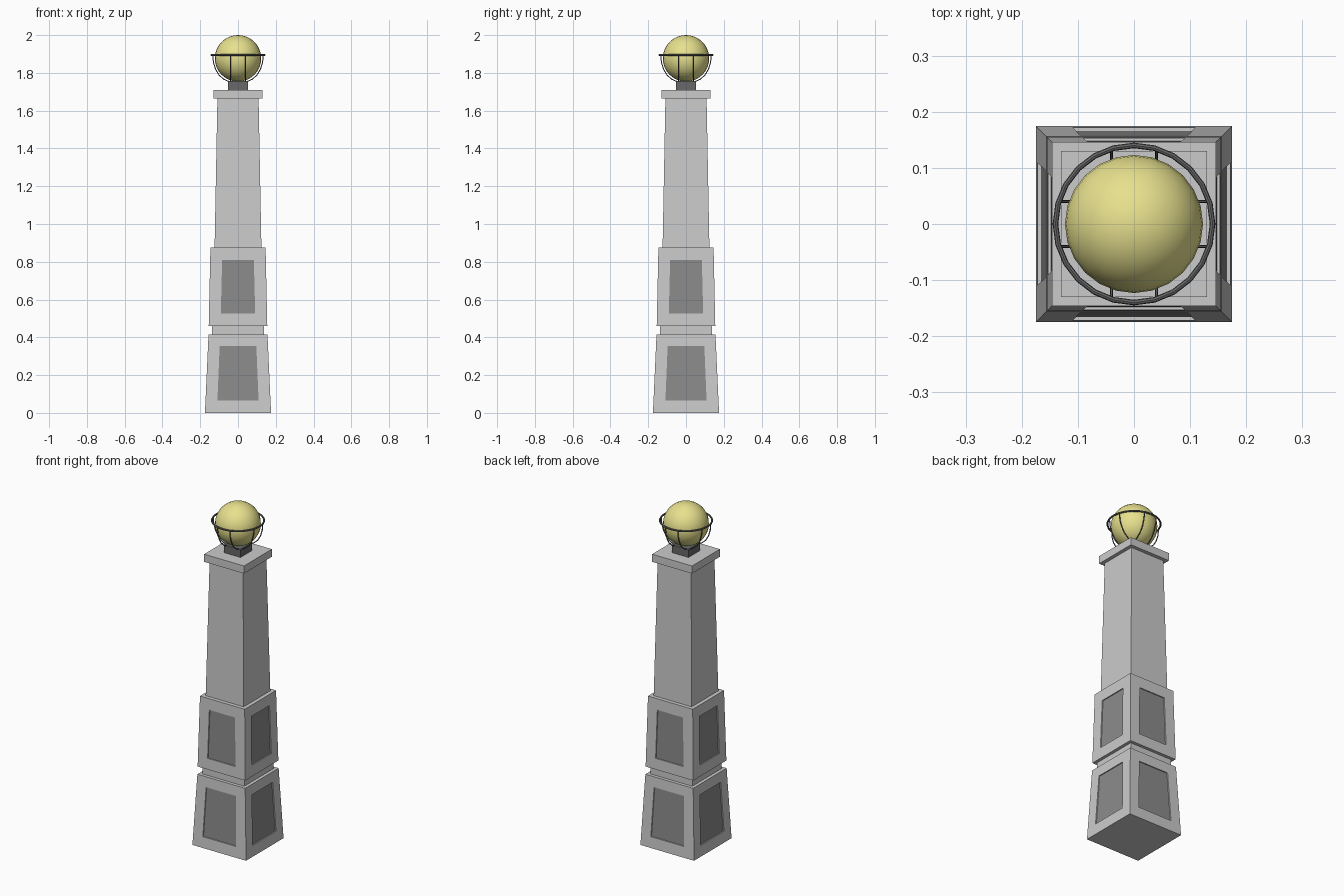
import bpy, bmesh, math
from mathutils import Matrix, Vector

if "Cube" in bpy.data.objects:
    bpy.data.objects.remove(bpy.data.objects["Cube"])


def material(name, color):
    m = bpy.data.materials.new(name)
    m.diffuse_color = (*color, 1)
    m.use_nodes = True
    m.node_tree.nodes["Principled BSDF"].inputs["Base Color"].default_value = m.diffuse_color
    return m


PANEL = material("dark_panel", (0.26, 0.26, 0.26))
IRON = material("iron", (0.14, 0.14, 0.14))
GLASS = material("yellow_glass", (0.80, 0.75, 0.27))


def finish(name, bm, mats=()):
    bmesh.ops.remove_doubles(bm, verts=bm.verts, dist=1e-5)
    bmesh.ops.recalc_face_normals(bm, faces=bm.faces)
    me = bpy.data.meshes.new(name)
    bm.to_mesh(me)
    bm.free()
    for m in mats:
        me.materials.append(m)
    ob = bpy.data.objects.new(name, me)
    bpy.context.collection.objects.link(ob)
    return ob


def block(name, z0, z1, w0, w1, panel=None, mats=()):
    """Square tapered block; panel = (z0, z1, half width bottom, top) recessed on each side."""
    bm = bmesh.new()

    def quad(za, zb, a, b, depth=0):
        def y(z):
            return -(w0 + (w1 - w0) * (z - z0) / (z1 - z0)) + depth
        return [(-a, y(za), za), (a, y(za), za), (b, y(zb), zb), (-b, y(zb), zb)]

    for k in range(4):
        rot = Matrix.Rotation(k * math.pi / 2, 3, 'Z')
        loops = [quad(z0, z1, w0, w1)]
        if panel:
            loops += [quad(*panel), quad(*panel, depth=0.006)]
        loops = [[bm.verts.new(rot @ Vector(p)) for p in q] for q in loops]
        for o, i in zip(loops, loops[1:]):
            for n in range(4):
                m = (n + 1) % 4
                bm.faces.new((o[n], o[m], i[m], i[n]))
        f = bm.faces.new(loops[-1])
        f.material_index = 1 if panel else 0
    # top and bottom caps
    for z, w in ((z0, w0), (z1, w1)):
        bm.faces.new([bm.verts.new((x * w, y * w, z))
                      for x, y in ((-1, -1), (1, -1), (1, 1), (-1, 1))])
    return finish(name, bm, mats)


# Stone post
STONE = material("stone", (0.8, 0.8, 0.8))
block("base_block", 0, 0.415, 0.175, 0.156, (0.065, 0.355, 0.109, 0.097), (STONE, PANEL))
block("neck", 0.415, 0.46, 0.137, 0.137)
block("middle_block", 0.46, 0.875, 0.155, 0.146, (0.525, 0.81, 0.091, 0.084), (STONE, PANEL))
block("shaft", 0.875, 1.665, 0.124, 0.109)
block("cap", 1.665, 1.71, 0.13, 0.13)
block("lamp_socket", 1.71, 1.757, 0.053, 0.053, mats=(IRON,))

# Globe
bm = bmesh.new()
bmesh.ops.create_uvsphere(bm, u_segments=24, v_segments=16, radius=0.123,
                          matrix=Matrix.Translation((0, 0, 1.877)))
globe = finish("globe", bm, (GLASS,))
for p in globe.data.polygons:
    p.use_smooth = True

# Cage ring
bpy.ops.mesh.primitive_torus_add(major_segments=24, minor_segments=8, major_radius=0.14,
                                 minor_radius=0.005, location=(0, 0, 1.895))
ring = bpy.context.object
ring.name = "cage_ring"
ring.data.materials.append(IRON)

# Cage bars: two curved bars per side, from the socket up to the ring
curve = bpy.data.curves.new("cage_bars", 'CURVE')
curve.dimensions = '3D'
curve.bevel_depth = 0.003
curve.bevel_resolution = 1
curve.use_fill_caps = True
profile = [(0.045, 1.753), (0.075, 1.766), (0.1, 1.788), (0.119, 1.82), (0.13, 1.856), (0.134, 1.895)]
for k in range(4):
    rot = Matrix.Rotation(k * math.pi / 2, 3, 'Z')
    for x in (-0.04, 0.04):
        s = curve.splines.new('POLY')
        s.points.add(len(profile) - 1)
        for pt, (r, z) in zip(s.points, profile):
            pt.co = (*(rot @ Vector((x, -r, z))), 1)
curve.materials.append(IRON)
bpy.context.collection.objects.link(bpy.data.objects.new("cage_bars", curve))
